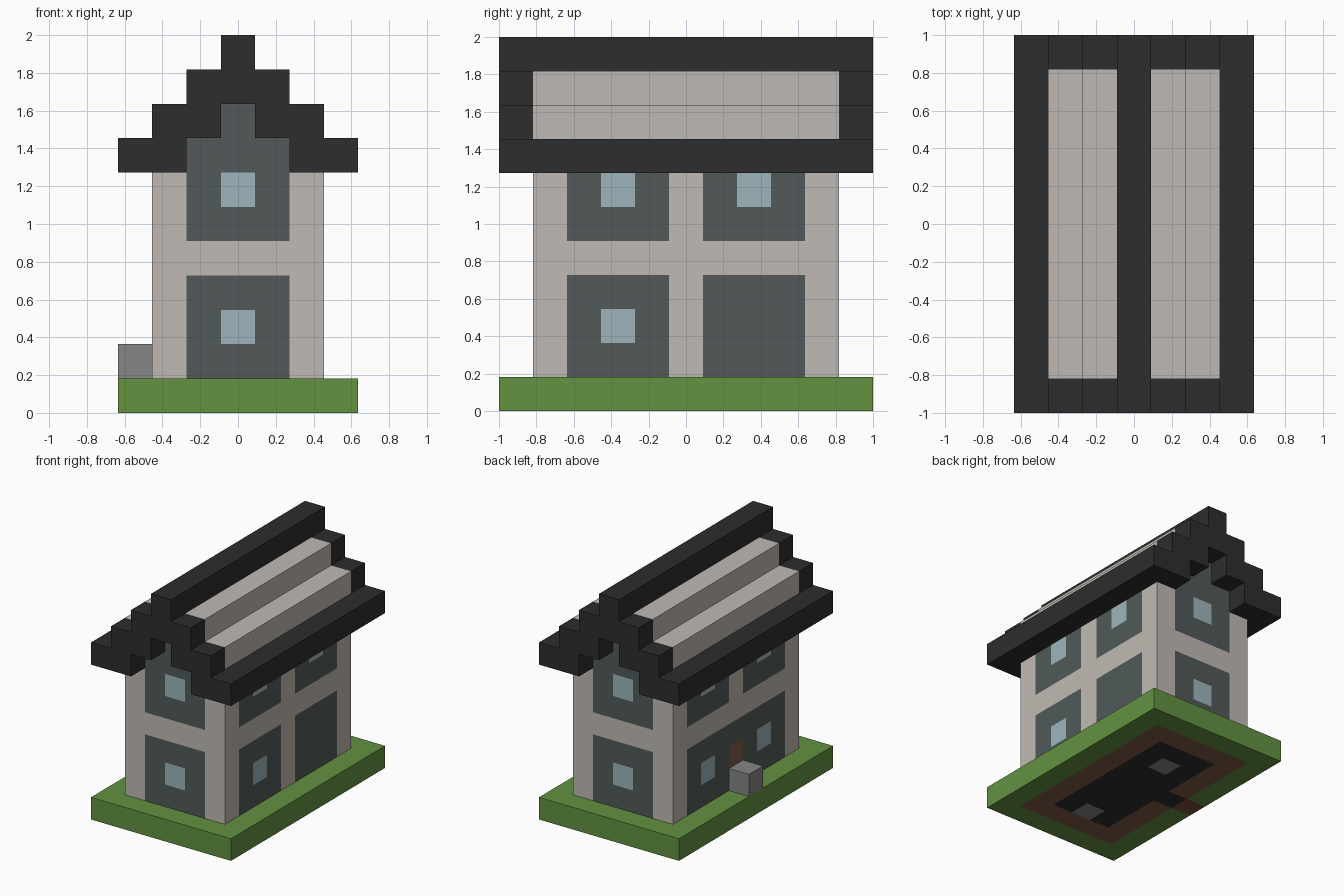
import bpy
import bmesh
from mathutils import Vector

U = 2 / 11  # edge of one building block

cube = bpy.data.objects.get("Cube")
if cube:
    bpy.data.objects.remove(cube, do_unlink=True)


def material(name, rgb):
    """Flat material from display (sRGB) values, stored linear."""
    lin = [((c / 255 + 0.055) / 1.055) ** 2.4 for c in rgb] + [1]
    mat = bpy.data.materials.new(name)
    mat.use_nodes = True
    mat.diffuse_color = lin
    bsdf = mat.node_tree.nodes["Principled BSDF"]
    bsdf.inputs["Base Color"].default_value = lin
    bsdf.inputs["Roughness"].default_value = 0.9
    return mat


GRASS = material("grass green", (98, 146, 64))
ROOF = material("roof charcoal", (45, 45, 45))
PLASTER = material("pale plaster", (192, 186, 179))
SLATE = material("slate panel", (81, 90, 89))
GLASS = material("window blue", (157, 181, 188))
STONE = material("stone grey", (134, 134, 134))
WOOD = material("wood brown", (127, 90, 70))
CLAY = material("clay red brown", (124, 75, 62))


def finish(name, bm, mats):
    """Scale from block units and link the object."""
    bmesh.ops.recalc_face_normals(bm, faces=bm.faces)
    bmesh.ops.scale(bm, vec=(U, U, U), verts=bm.verts)
    mesh = bpy.data.meshes.new(name)
    bm.to_mesh(mesh)
    bm.free()
    for m in mats:
        mesh.materials.append(m)
    obj = bpy.data.objects.new(name, mesh)
    bpy.context.collection.objects.link(obj)
    return obj


def block(name, lo, hi, mats, rule=None):
    """Box between two corners; with a rule it is cut into unit faces and coloured."""
    bm = bmesh.new()
    lo, hi = Vector(lo), Vector(hi)
    bmesh.ops.create_cube(bm, size=1)
    for v in bm.verts:
        v.co = (lo + hi) / 2 + v.co * (hi - lo)
    if rule:
        for axis in range(3):
            normal = Vector((0, 0, 0))
            normal[axis] = 1
            for step in range(1, round(hi[axis] - lo[axis])):
                point = lo + normal * step
                bmesh.ops.bisect_plane(bm, geom=bm.verts[:] + bm.edges[:] + bm.faces[:],
                                       plane_co=point, plane_no=normal)
        bm.normal_update()
        for f in bm.faces:
            f.material_index = mats.index(rule(f.calc_center_median(), f.normal))
    return finish(name, bm, mats)


def ground_rule(c, n):
    x, y = round(c.x), round(c.y)
    if x == -3 and y == 0:
        return CLAY                       # path to the door
    if n.z > -0.5 or abs(x) > 2 or abs(y) > 4:
        return GRASS
    if (x == 0 and y in (2, -3)):
        return STONE
    if (abs(x) < 2 and abs(y) < 4) or (x == -2 and y == 0):
        return ROOF                       # dark floor and doorway
    return WOOD


def wall_rule(c, n):
    x, y, z = round(c.x), round(c.y), int(c.z)
    if abs(n.z) > 0.5:
        return PLASTER
    if abs(n.y) > 0.5:                    # end walls
        if x == 0 and z in (2, 6):
            return GLASS
        return SLATE if abs(x) < 2 and z != 4 else PLASTER
    if n.x < 0 and y == 0 and z < 4:      # door bay
        return WOOD if z < 3 else SLATE
    if abs(y) == 2 and z in (2, 6) and not (n.x > 0 and y == 2 and z == 2):
        return GLASS
    return SLATE if abs(y) in (1, 2, 3) and z != 4 else PLASTER


def attic_rule(c, n):
    return SLATE if abs(n.y) > 0.5 and round(c.x) == 0 else PLASTER


# Ground, walls and step
block("ground", (-3.5, -5.5, 0), (3.5, 5.5, 1), [GRASS, CLAY, STONE, ROOF, WOOD], ground_rule)
block("walls", (-2.5, -4.5, 1), (2.5, 4.5, 8), [PLASTER, SLATE, GLASS, WOOD], wall_rule)
block("door_step", (-3.5, -0.5, 1), (-2.5, 0.5, 2), [STONE])

# Stepped roof
block("lower_roof", (-2.5, -4.5, 8), (2.5, 4.5, 9), [PLASTER, SLATE], attic_rule)
block("upper_roof", (-1.5, -4.5, 9), (1.5, 4.5, 10), [PLASTER])
block("ridge", (-0.5, -4.5, 10), (0.5, 4.5, 11), [ROOF])
for side, x in (("right", -3.5), ("left", 2.5)):
    block(side + "_eave", (x, -4.5, 7), (x + 1, 4.5, 8), [ROOF])

# Stepped gable trims, mirrored half profile
half = [(0.5, 9), (0.5, 8), (1.5, 8), (1.5, 7), (3.5, 7), (3.5, 8),
        (2.5, 8), (2.5, 9), (1.5, 9), (1.5, 10), (0.5, 10), (0.5, 11)]
outline = half + [(-x, z) for x, z in reversed(half)]
for end, y in (("front", -5.5), ("back", 4.5)):
    bm = bmesh.new()
    face = bm.faces.new([bm.verts.new((x, y, z)) for x, z in outline])
    new = bmesh.ops.extrude_face_region(bm, geom=[face])["geom"]
    moved = [g for g in new if isinstance(g, bmesh.types.BMVert)]
    bmesh.ops.translate(bm, vec=(0, 1, 0), verts=moved)
    if face.is_valid and len(bm.faces) < len(outline) + 2:
        bm.faces.new([bm.verts.new((x, y, z)) for x, z in outline])
        bmesh.ops.remove_doubles(bm, verts=bm.verts, dist=0.001)
    finish(end + "_gable_trim", bm, [ROOF])
